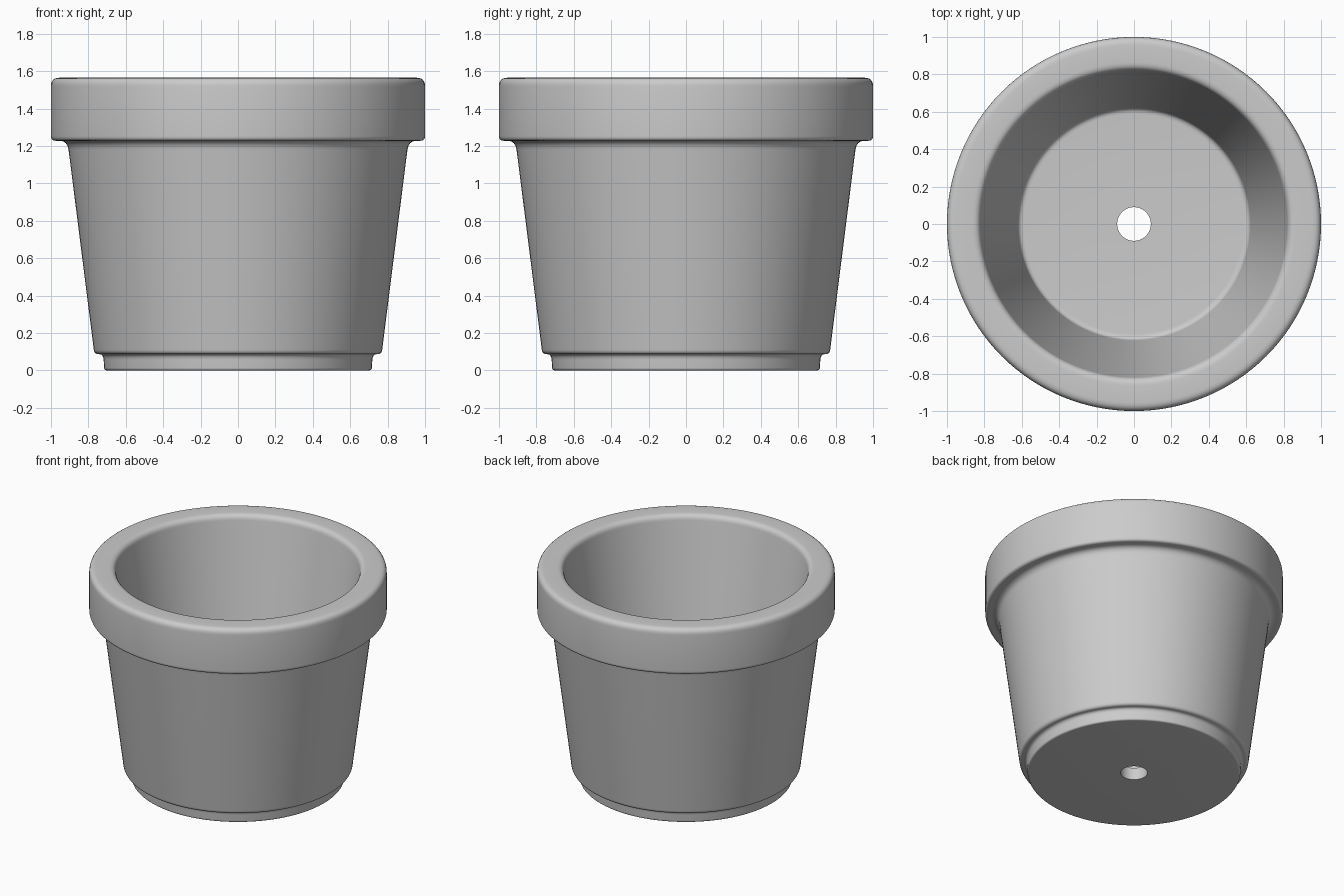
import bpy, bmesh, math
from mathutils import Vector

if "Cube" in bpy.data.objects:
    bpy.data.objects.remove(bpy.data.objects["Cube"])

SEGMENTS = 128

# Closed cross-section of the pot wall: (radius, height, corner rounding)
PROFILE = [
    (0.09, 0.0, 0.0),       # drain hole, underside
    (0.715, 0.0, 0.015),    # foot
    (0.72, 0.087, 0.03),
    (0.768, 0.087, 0.025),  # body bottom edge
    (0.912, 1.228, 0.05),   # neck under the rim
    (1.0, 1.228, 0.025),    # rim
    (1.0, 1.565, 0.045),
    (0.825, 1.565, 0.04),   # mouth
    (0.618, 0.09, 0.03),    # inside floor
    (0.09, 0.09, 0.0),      # drain hole, inside
]


def rounded(profile, steps=6):
    """Replace each corner by a short curve."""
    out = []
    n = len(profile)
    for i, (r, z, size) in enumerate(profile):
        p = Vector((r, z))
        if size == 0:
            out.append(p)
            continue
        a = Vector(profile[i - 1][:2]) - p
        b = Vector(profile[(i + 1) % n][:2]) - p
        start = p + a.normalized() * min(size, a.length * 0.49)
        end = p + b.normalized() * min(size, b.length * 0.49)
        for k in range(steps + 1):
            t = k / steps
            out.append(start * (1 - t) ** 2 + p * 2 * t * (1 - t) + end * t * t)
    return out


def lathe(name, points):
    """Spin a closed cross-section around the z axis."""
    bm = bmesh.new()
    rings = []
    for s in range(SEGMENTS):
        ang = 2 * math.pi * s / SEGMENTS
        rings.append([bm.verts.new((p.x * math.cos(ang), p.x * math.sin(ang), p.y))
                      for p in points])
    n = len(points)
    for s in range(SEGMENTS):
        a, b = rings[s], rings[(s + 1) % SEGMENTS]
        for i in range(n):
            j = (i + 1) % n
            bm.faces.new((a[i], b[i], b[j], a[j]))
    bmesh.ops.recalc_face_normals(bm, faces=bm.faces)
    mesh = bpy.data.meshes.new(name)
    bm.to_mesh(mesh)
    bm.free()
    obj = bpy.data.objects.new(name, mesh)
    bpy.context.collection.objects.link(obj)
    return obj


# Flower pot with rim, foot and drain hole
pot = lathe("flower_pot", rounded(PROFILE))
bpy.context.view_layer.objects.active = pot
pot.select_set(True)
bpy.ops.object.shade_smooth_by_angle(angle=math.radians(40))
